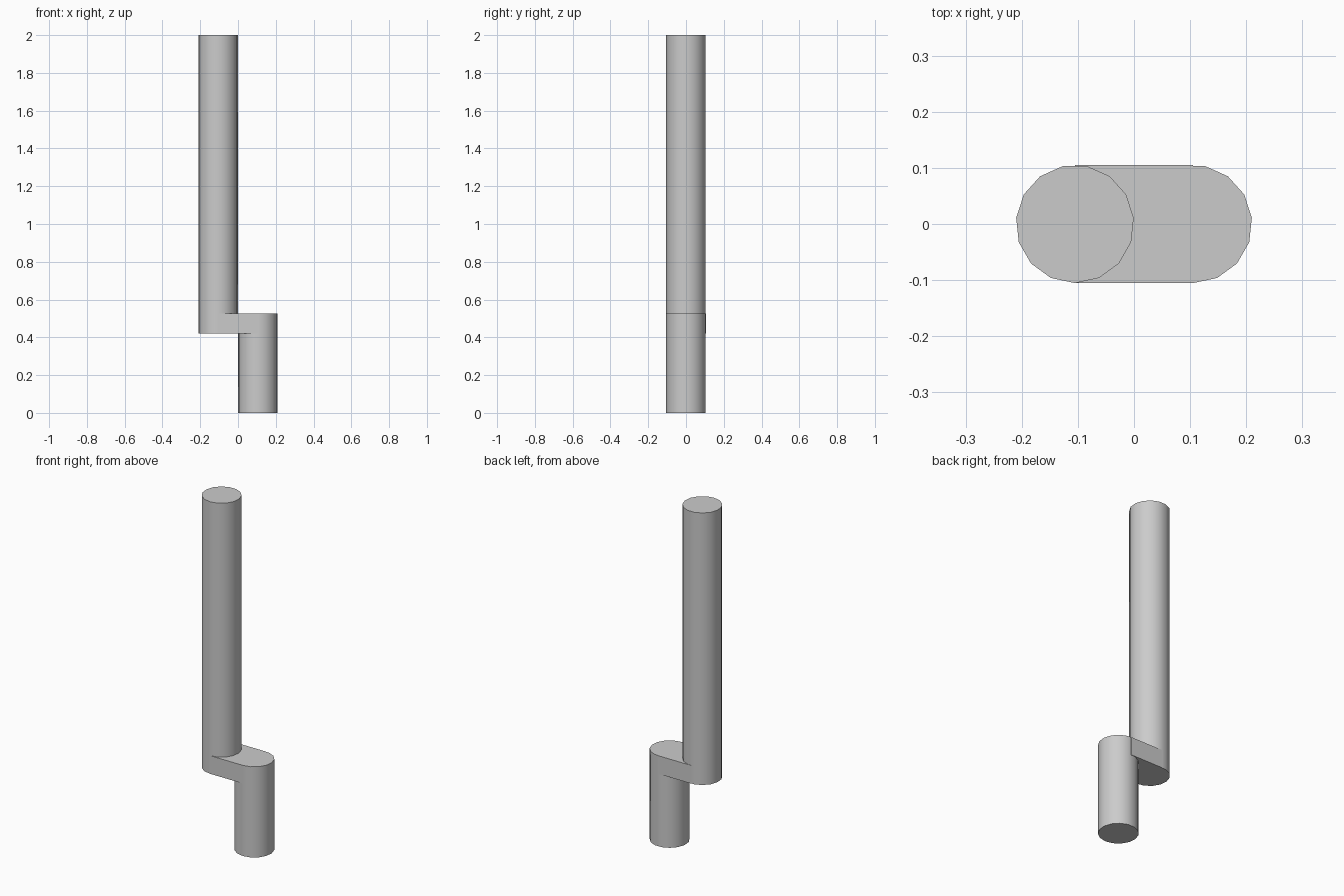
import bpy
import math

cube = bpy.data.objects.get("Cube")
if cube:
    bpy.data.objects.remove(cube, do_unlink=True)

UNIT = 2 / 19      # rod radius; every other size is a multiple of it
SIDES = 15

grey = bpy.data.materials.new("plain grey")
grey.use_nodes = True
grey.diffuse_color = (0.6, 0.6, 0.6, 1)
grey.node_tree.nodes["Principled BSDF"].inputs["Base Color"].default_value = (0.6, 0.6, 0.6, 1)


def finish(name):
    obj = bpy.context.object
    obj.name = name
    obj.data.materials.append(grey)
    return obj


def rod(name, x, bottom, top):
    """Upright rod with one corner of its outline facing the front."""
    bpy.ops.mesh.primitive_cylinder_add(
        vertices=SIDES, radius=UNIT, depth=(top - bottom) * UNIT,
        location=(x * UNIT, 0, (bottom + top) / 2 * UNIT),
        rotation=(0, 0, math.pi))
    bpy.ops.object.transform_apply(location=False, rotation=True, scale=False)
    bpy.ops.object.shade_smooth_by_angle(angle=math.radians(30))
    return finish(name)


# Two offset rods
rod("lower_handle", 1, 0, 5)
rod("upper_shaft", -1, 4, 19)

# Flat arm bridging the rod centres
bpy.ops.mesh.primitive_cube_add(size=1, location=(0, 0, 4.5 * UNIT))
bpy.context.object.scale = (2 * UNIT, 2 * UNIT, UNIT)
bpy.ops.object.transform_apply(location=False, rotation=False, scale=True)
finish("crank_arm")
